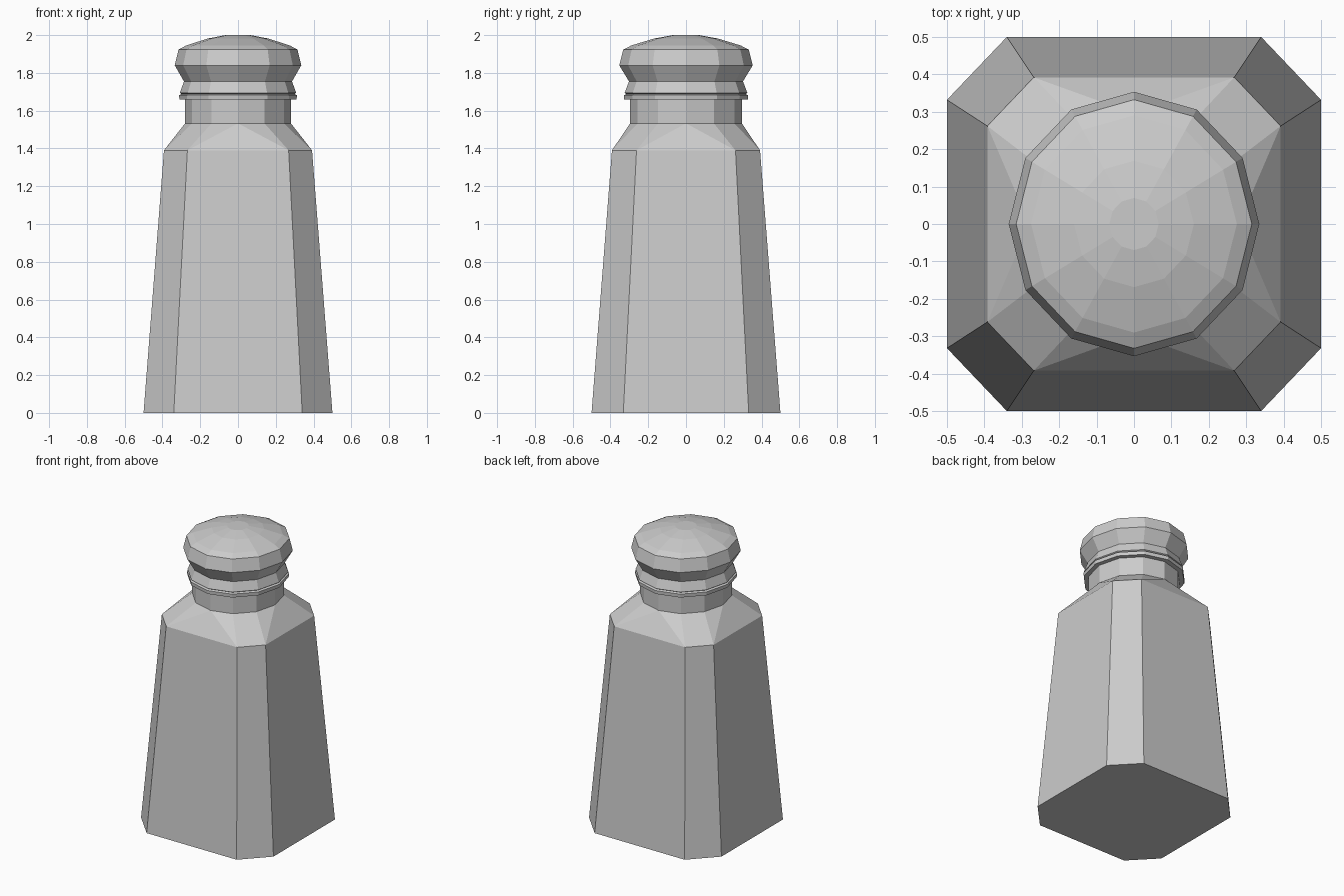
import bpy
import bmesh
from math import cos, sin, tau

cube = bpy.data.objects.get("Cube")
if cube:
    bpy.data.objects.remove(cube, do_unlink=True)

grey = bpy.data.materials.new("plain grey")
grey.use_nodes = True
colour = (0.6, 0.6, 0.6, 1)
grey.diffuse_color = colour
grey.node_tree.nodes["Principled BSDF"].inputs["Base Color"].default_value = colour

SIDES = 12
DEPTH = 1.055  # the round parts are slightly deeper than wide


def finish(bm, name):
    bmesh.ops.recalc_face_normals(bm, faces=bm.faces)
    mesh = bpy.data.meshes.new(name)
    bm.to_mesh(mesh)
    bm.free()
    mesh.materials.append(grey)
    obj = bpy.data.objects.new(name, mesh)
    bpy.context.collection.objects.link(obj)
    return obj


def round_ring(bm, r, z):
    angles = [tau * i / SIDES for i in range(SIDES)]
    return [bm.verts.new((r * cos(a), r * DEPTH * sin(a), z)) for a in angles]


def chamfered_ring(bm, half, flat_x, flat_y, z):
    # counter-clockwise from the lower corner of the +x side
    points = [(half, -flat_y), (half, flat_y), (flat_x, half), (-flat_x, half),
              (-half, flat_y), (-half, -flat_y), (-flat_x, -half), (flat_x, -half)]
    return [bm.verts.new((x, y, z)) for x, y in points]


def bridge(bm, low, high):
    n = len(low)
    for i in range(n):
        j = (i + 1) % n
        bm.faces.new((low[i], low[j], high[j], high[i]))


def lathe(name, profile):
    bm = bmesh.new()
    rings = [round_ring(bm, r, z) for r, z in profile]
    for low, high in zip(rings, rings[1:]):
        bridge(bm, low, high)
    bm.faces.new(rings[0])
    bm.faces.new(rings[-1])
    return finish(bm, name)


# Tapered body, shoulder and neck in one shell
bm = bmesh.new()
base = chamfered_ring(bm, 0.5, 0.34, 0.332, 0)
top = chamfered_ring(bm, 0.392, 0.268, 0.262, 1.39)
neck_low = round_ring(bm, 0.28, 1.533)
neck_high = round_ring(bm, 0.28, 1.67)
bm.faces.new(base)
bridge(bm, base, top)
for side in range(4):
    a, b, c = top[2 * side], top[2 * side + 1], top[(2 * side + 2) % 8]
    before, mid, after, far = [neck_low[(3 * side + k) % SIDES] for k in (-1, 0, 1, 2)]
    bm.faces.new((a, b, mid))
    bm.faces.new((a, mid, before))
    bm.faces.new((b, after, mid))
    bm.faces.new((b, c, far, after))
bridge(bm, neck_low, neck_high)
bm.faces.new(neck_high)
finish(bm, "body")

# Domed cap with a waist and a thin lip
lathe("cap", [
    (0.275, 1.658), (0.31, 1.658), (0.312, 1.682), (0.299, 1.688),
    (0.308, 1.694), (0.286, 1.755), (0.335, 1.84), (0.315, 1.923),
    (0.275, 1.945), (0.16, 1.982), (0.066, 2.0),
])
